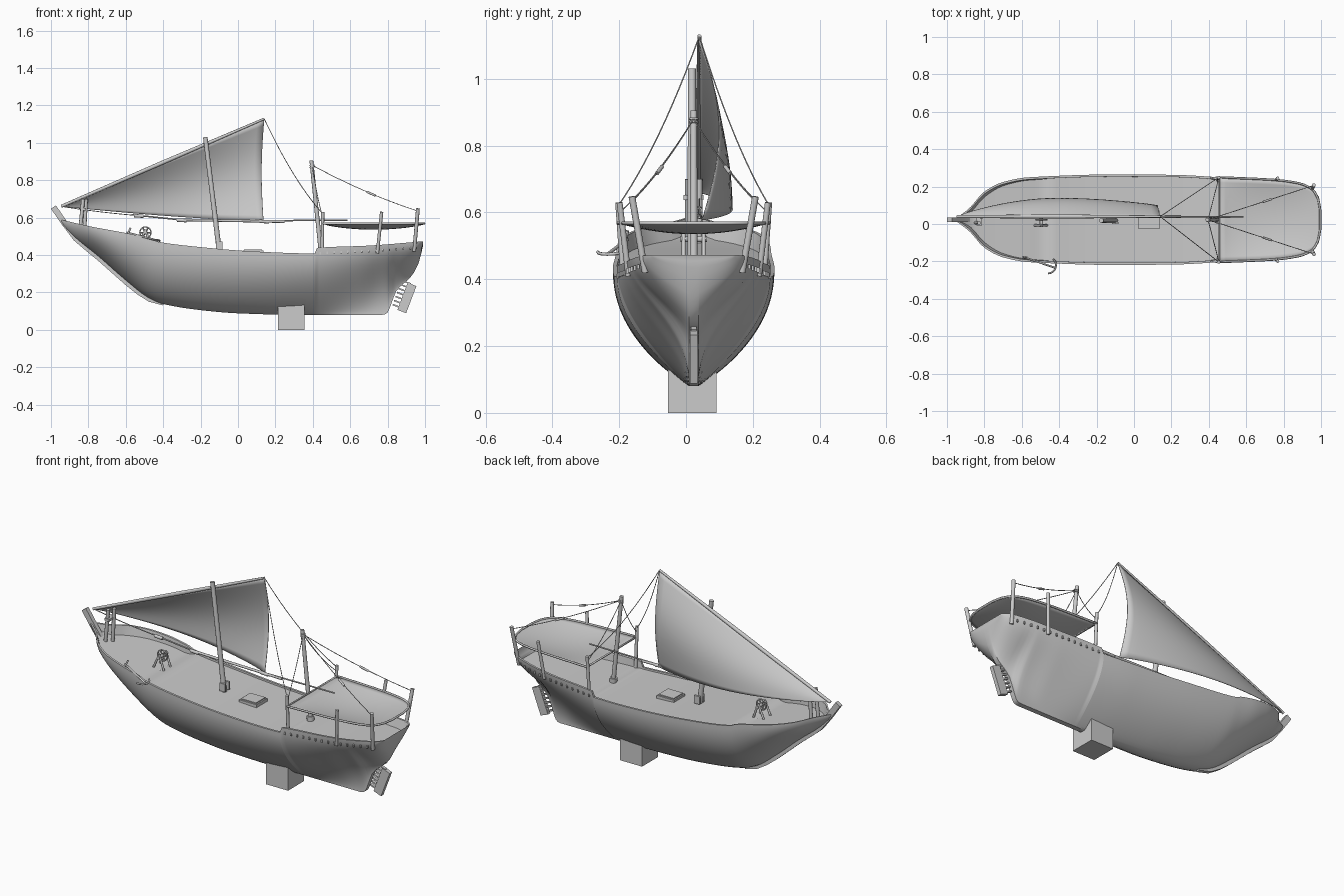
import bpy, bmesh, math
from mathutils import Vector, Matrix

if "Cube" in bpy.data.objects:
    bpy.data.objects.remove(bpy.data.objects["Cube"])

CY = 0.023  # centreline of the boat in y

def mesh(name, verts, faces, angle=35):
    me = bpy.data.meshes.new(name)
    me.from_pydata([tuple(v) for v in verts], [], faces)
    bm = bmesh.new(); bm.from_mesh(me)
    bmesh.ops.recalc_face_normals(bm, faces=bm.faces)
    bm.to_mesh(me); bm.free()
    me.shade_smooth()
    me.set_sharp_from_angle(angle=math.radians(angle))
    ob = bpy.data.objects.new(name, me)
    bpy.context.collection.objects.link(ob)
    return ob

def rod(name, a, b, r, r2=None, n=12):
    a, b = Vector(a), Vector(b)
    bm = bmesh.new()
    q = (b - a).to_track_quat('Z', 'Y').to_matrix().to_4x4()
    bmesh.ops.create_cone(bm, cap_ends=True, segments=n, radius1=r, radius2=r if r2 is None else r2,
                          depth=(b - a).length, matrix=Matrix.Translation((a + b) / 2) @ q)
    me = bpy.data.meshes.new(name); bm.to_mesh(me); bm.free()
    me.shade_smooth(); me.set_sharp_from_angle(angle=math.radians(40))
    ob = bpy.data.objects.new(name, me)
    bpy.context.collection.objects.link(ob)
    return ob

def box(name, c, s, rot=0):
    x, y, z = (k / 2 for k in s)
    v = [(i * x, j * y, k * z) for i in (-1, 1) for j in (-1, 1) for k in (-1, 1)]
    f = [(0, 1, 3, 2), (4, 6, 7, 5), (0, 4, 5, 1), (2, 3, 7, 6), (0, 2, 6, 4), (1, 5, 7, 3)]
    ob = mesh(name, v, f)
    ob.location = c; ob.rotation_euler[1] = rot
    return ob

def tube(name, pts, r, cyclic=False):
    cu = bpy.data.curves.new(name, 'CURVE'); cu.dimensions = '3D'
    cu.bevel_depth = r; cu.bevel_resolution = 1; cu.use_fill_caps = True
    sp = cu.splines.new('POLY'); sp.points.add(len(pts) - 1); sp.use_cyclic_u = cyclic
    for p, co in zip(sp.points, pts):
        p.co = (*co, 1)
    ob = bpy.data.objects.new(name, cu)
    bpy.context.collection.objects.link(ob)
    return ob

def rope(name, a, b, sag=0.02, r=0.002):
    a, b = Vector(a), Vector(b)
    tube(name, [a.lerp(b, t / 12) - Vector((0, 0, sag * 4 * t / 12 * (1 - t / 12))) for t in range(13)], r)

def interp(tab):
    # monotone smooth interpolation through (x, value) pairs
    xs, ys = zip(*tab)
    d = [(ys[i + 1] - ys[i]) / (xs[i + 1] - xs[i]) for i in range(len(xs) - 1)]
    m = [d[0]] + [0 if p * q <= 0 else 2 * p * q / (p + q) for p, q in zip(d, d[1:])] + [d[-1]]
    def f(x):
        x = min(max(x, xs[0]), xs[-1])
        i = max(k for k in range(len(xs) - 1) if xs[k] <= x)
        h = xs[i + 1] - xs[i]; t = (x - xs[i]) / h
        return ((2*t**3 - 3*t*t + 1) * ys[i] + (t**3 - 2*t*t + t) * h * m[i]
                + (3*t*t - 2*t**3) * ys[i + 1] + (t**3 - t*t) * h * m[i + 1])
    return f

# Hull lines: keel height, sheer height, half breadth, section fullness, bulwark depth
keel = interp([(-.945, .572), (-.877, .5), (-.743, .39), (-.6, .265), (-.476, .17), (-.4, .138), (-.2, .105), (0, .088),
               (.3, .08), (.78, .08), (.8, .093), (.82, .14), (.845, .205), (.87, .235), (.925, .283), (.968, .363),
               (.985, .43), (.99, .455)])
sheer = interp([(-.945, .588), (-.8, .555), (-.49, .492), (-.45, .475), (-.2, .442), (.1, .418), (.41, .408),
                (.422, .438), (.7, .45), (.99, .473)])
beam = interp([(-.945, .012), (-.88, .062), (-.8, .15), (-.695, .203), (-.56, .227), (-.1, .242), (.2, .24),
               (.48, .225), (.775, .198), (.935, .162), (.975, .14), (.99, .12)])
full = interp([(-.945, .8), (-.6, .7), (0, .78), (.4, .95), (.65, 1.5), (.8, 2.1), (.87, 1.4), (.94, 1.2), (.99, .9)])
rail = interp([(-.945, .05), (-.5, .045), (-.43, .012), (.41, .01), (.425, .04), (.99, .05)])

def half(x, t):
    b = beam(x); kw = min(.014, b * .5)
    return kw + (b - kw) * math.sin(math.pi / 2 * t ** full(x))

xs = sorted([-.945 + 1.935 * i / 80 for i in range(81)] + [.41, .422, .79, .8, .81, .82, .83, .955, .98, .986])
rings, N = [], 18
for x in xs:
    k, s = keel(x), sheer(x)
    dep = min(rail(x), (s - k) * .6)
    ring = [(half(x, (i / N) ** 1.3), k + (s - k) * (i / N) ** 1.3) for i in range(N + 1)]
    td = 1 - dep / (s - k)
    w = min(.012, beam(x) * .4)
    ring += [(ring[-1][0] - w, s), (max(half(x, td) - w, .002), s - dep)]
    rings.append([(x, CY + y, z) for y, z in ring] + [(x, CY - y, z) for y, z in reversed(ring)])
L = len(rings[0])
faces = [(i * L + j, i * L + (j + 1) % L, (i + 1) * L + (j + 1) % L, (i + 1) * L + j)
         for i in range(len(xs) - 1) for j in range(L)]
h = L // 2
for o in (0, (len(xs) - 1) * L):  # end caps as strips
    faces += [(o + j, o + j + 1, o + L - 2 - j, o + L - 1 - j) for j in range(h - 1)]
mesh("hull", [v for r in rings for v in r], faces)

# Stem timber along the bow
st = [Vector((x, 0, z)) for x, z in [(-1, .647), (-.94, .56), (-.877, .477), (-.81, .42), (-.743, .365), (-.67, .3),
                                     (-.6, .238), (-.54, .19), (-.476, .15), (-.4, .13)]]
sv = []
for i, p in enumerate(st):
    t = (st[min(i + 1, len(st) - 1)] - st[max(i - 1, 0)]).normalized()
    q = p + Vector((-t.z, 0, t.x)) * .032
    sv += [(c.x, CY + sgn * .012, c.z) for c, sgn in ((p, -1), (p, 1), (q, 1), (q, -1))]
sf = [(4*i + j, 4*i + (j + 1) % 4, 4*i + 4 + (j + 1) % 4, 4*i + 4 + j) for i in range(len(st) - 1) for j in range(4)]
e = 4 * len(st)
mesh("stem", sv, sf + [(0, 1, 2, 3), (e - 4, e - 3, e - 2, e - 1)])

# Stern bulwark timber ends
for sgn in (-1, 1):
    for i in range(14):
        x = .44 + i * .037
        box("bulwark_timber", (x, CY + sgn * beam(x), sheer(x) - .03), (.008, .008, .014))

# Display block
box("stand_block", (.285, .019, .0725), (.14, .145, .145))

# Rudder blade with its fittings
tilt = math.atan2(.055, .145)
box("rudder_blade", (.903, CY, .17), (.05, .022, .155), tilt)
for i in range(7):
    t = i / 6
    box("rudder_fitting", (.853 + .045 * t, CY, .125 + .13 * t), (.055, .016, .008), tilt)

# Masts with heel chocks
rod("main_mast", (-.1, CY - .005, .42), (-.175, CY - .005, 1.03), .014, .012)
rod("mizzen_mast", (.445, CY, .4), (.392, CY, .905), .012, .01)
for z in (.87, .88):
    rod("mizzen_band", (.397, CY, z - .003), (.396, CY, z + .003), .014)
for sgn in (-1, 1):
    box("mast_chock", (-.1, CY + sgn * .018, .45), (.035, .012, .045))
    rod("bow_bitt", (-.835 + sgn * .012, CY + sgn * .016, .5), (-.82 + sgn * .008, CY + sgn * .016, .7), .01)
box("bitt_crosspiece", (-.828, CY, .645), (.03, .06, .014))
rod("mizzen_chock", (.445, CY, .4), (.443, CY, .425), .02)

# Lateen yard, sail and boom
tack, peak, clew = Vector((-.945, .04, .66)), Vector((.14, .04, 1.128)), Vector((.137, .05, .577))
mid = tack.lerp(peak, .5)
rod("yard_lower", tack, mid, .008, .011)
rod("yard_upper", mid, peak, .011, .006)
nu, nv = 28, 16
sail = []
for i in range(nu + 1):
    u = i / nu
    top = tack.lerp(peak, u)
    foot = tack.lerp(clew, u) + Vector((0, .095 * math.sin(math.pi * u) ** .8, -.008 * math.sin(math.pi * u)))
    for j in range(nv + 1):
        v = j / nv
        p = top.lerp(foot, v) + Vector((-.012 * u * math.sin(math.pi * v), .055 * u * math.sin(math.pi * v), 0))
        sail.append(p)
grid = lambda a, b: [(i*(b+1) + j, (i+1)*(b+1) + j, (i+1)*(b+1) + j + 1, i*(b+1) + j + 1)
                     for i in range(a) for j in range(b)]
ob = mesh("sail", sail, grid(nu, nv), 60)
ob.modifiers.new("thickness", 'SOLIDIFY').thickness = .003
rod("boom", (-.33, .04, .588), (.25, .04, .578), .007)
rod("boom_end", (.1, .04, .583), (.585, .04, .586), .004)
rod("boom_fore", (-.57, .04, .615), (-.27, .04, .584), .004)
rope("tack_rope", tack, (-.55, .04, .612), .004, .0025)
for x, z in ((-.53, .61), (-.3, .586), (.14, .58)):
    rod("boom_lashing", (x - .025, .04, z), (x + .025, .04, z - .003), .009)

# Windlass: two A-frames, barrel and spoked wheels
for y in (CY - .03, CY + .03):
    for sx in (-1, 1):
        rod("windlass_leg", (-.5 + sx * .04, y, .435), (-.495, y, .535), .006)
    rod("windlass_foot", (-.55, y, .445), (-.45, y, .445), .006)
rod("windlass_barrel", (-.495, CY - .04, .52), (-.495, CY + .04, .52), .009)
for a in range(3):
    c, s = .03 * math.cos(a * math.pi / 3), .03 * math.sin(a * math.pi / 3)
    rod("windlass_spoke", (-.495 - c, CY, .52 - s), (-.495 + c, CY, .52 + s), .004, n=8)
tube("windlass_wheel", [(-.495 + .03 * math.cos(k * math.pi / 10), CY, .52 + .03 * math.sin(k * math.pi / 10))
                        for k in range(20)], .004, True)

# Anchor hung on the front rail
a0, a1 = Vector((-.595, -.175, .52)), Vector((-.42, -.235, .475))
rod("anchor_shank", a0, a1, .005)
rod("anchor_stock", (-.6, -.19, .48), (-.575, -.175, .545), .005)
d = (a1 - a0).normalized(); side = d.cross(Vector((0, 0, 1))).normalized()
tube("anchor_arms", [a1 - d * .04 * (1 - math.cos(k * .25)) + side * .042 * math.sin(k * .25)
                     for k in range(-5, 6)], .005)

# Deck hatch
box("hatch", (.08, CY, .414), (.11, .1, .02))
box("hatch_lid", (.08, CY, .426), (.095, .085, .008))

# Awning over the stern with rim
half_w = interp([(.455, .227), (.75, .213), (.88, .195), (.95, .165), (.985, .11), (.996, .05)])
axs = [.455 + .541 * math.sin(i / 24 * math.pi / 2) for i in range(25)]
cloth = []
for x in axs:
    u = (x - .455) / .541
    for j in range(17):
        v = j / 8 - 1
        cloth.append((x, CY + v * half_w(x), .568 - .03 * (1 - v * v) * math.sin(math.pi * u) ** .7))
ob = mesh("awning", cloth, grid(24, 16), 60)
ob.modifiers.new("thickness", 'SOLIDIFY').thickness = .003
tube("awning_rim", [(x, CY + half_w(x), .568) for x in axs] + [(x, CY - half_w(x), .568) for x in reversed(axs)],
     .006, True)

# Awning posts, shrouds and stays on both sides
mz = (.396, CY, .88)
for s in (-1, 1):
    rod("front_post", (.45, CY + s * .21, .4), (.453, CY + s * .226, .63), .009)
    rod("middle_post", (.745, CY + s * .195, .41), (.768, CY + s * .222, .63), .009)
    rod("rear_post", (.942, CY + s * .145, .42), (.962, CY + s * .185, .648), .01)
    rope("peak_stay", peak, (.453, CY + s * .226, .62), .04)
    rope("mizzen_shroud", mz, (.453, CY + s * .222, .6), .02)
    rope("mizzen_backstay", mz, (.96, CY + s * .183, .635), .015)
    rod("stay_block", (.69, CY + s * .095, .737), (.735, CY + s * .11, .717), .006)
